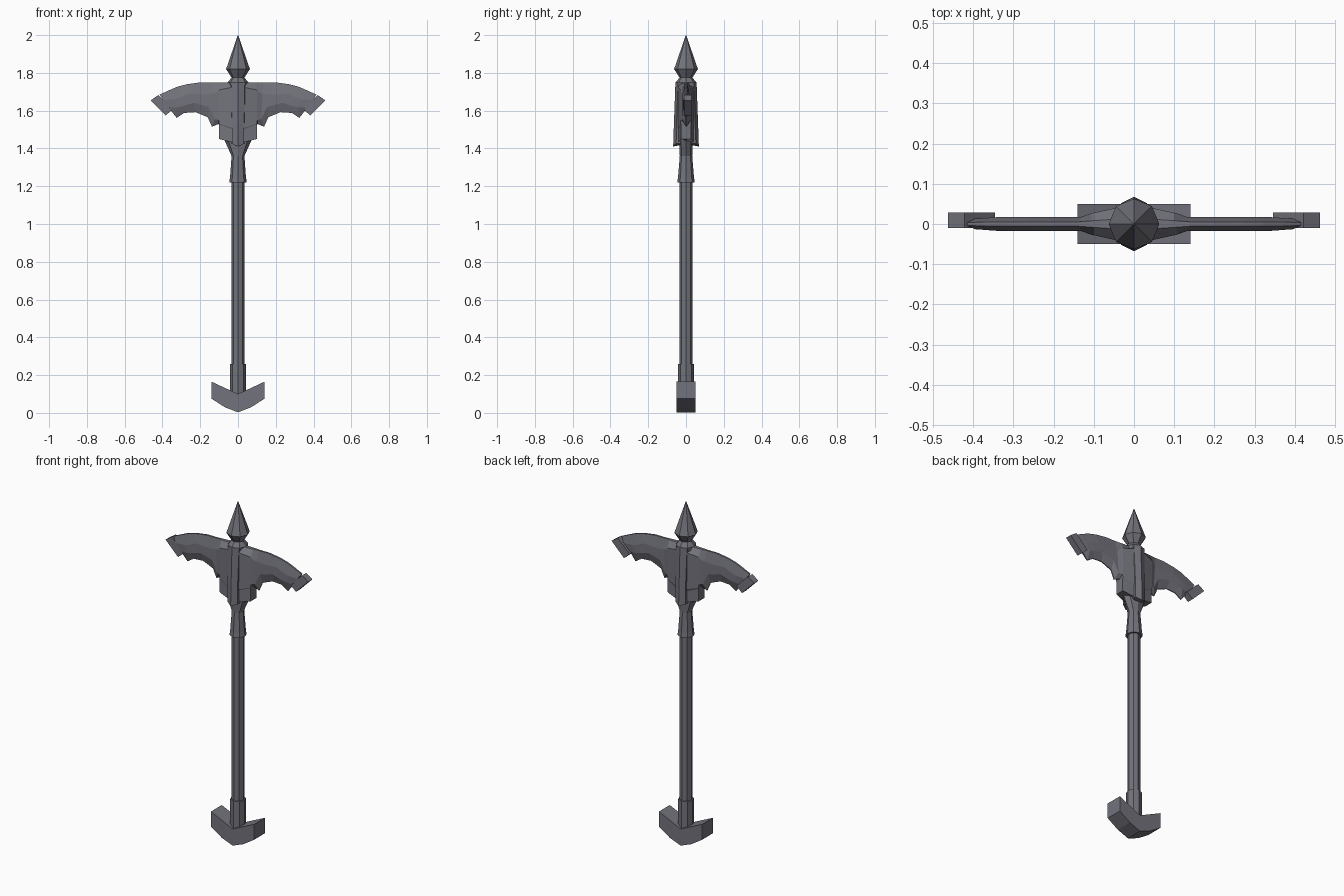
import bpy, bmesh, math

steel = bpy.data.materials.new("dark_steel")
steel.diffuse_color = (0.17, 0.17, 0.20, 1)


def finish(name, bm):
    bmesh.ops.remove_doubles(bm, verts=bm.verts, dist=1e-5)
    bmesh.ops.recalc_face_normals(bm, faces=bm.faces)
    me = bpy.data.meshes.new(name)
    bm.to_mesh(me)
    bm.free()
    me.materials.append(steel)
    ob = bpy.data.objects.new(name, me)
    bpy.context.collection.objects.link(ob)
    return ob


def loft(name, rings):
    """Skin equal-length rings of 3D points and cap both ends."""
    bm = bmesh.new()
    vs = [[bm.verts.new(p) for p in r] for r in rings]
    n = len(rings[0])
    for a, b in zip(vs, vs[1:]):
        for i in range(n):
            j = (i + 1) % n
            bm.faces.new((a[i], a[j], b[j], b[i]))
    bm.faces.new(vs[0][::-1])
    bm.faces.new(vs[-1])
    return finish(name, bm)


def turned(name, profile, n=8):
    """Faceted column from (z, x radius, y radius)."""
    return loft(name, [[(rx * math.cos(2 * math.pi * i / n), ry * math.sin(2 * math.pi * i / n), z)
                        for i in range(n)] for z, rx, ry in profile])


def slab(name, outline, y0, y1):
    return loft(name, [[(x, y, z) for x, z in outline] for y in (y0, y1)])


# Handle, lower sleeve and upper collar
turned("shaft", [(0.08, .035, .035), (1.24, .035, .035)])
turned("lower_sleeve", [(0.07, .042, .042), (0.26, .042, .042)])
turned("collar", [(1.22, .046, .046), (1.25, .042, .042), (1.36, .034, .033),
                  (1.44, .07, .037), (1.50, .07, .037)])

# Chevron pommel
slab("pommel", [(-.14, .165), (-.14, .075), (-.07, .03), (0, .003), (.07, .03),
                (.14, .075), (.14, .165), (0, .10)], -.05, .05)

# Spear point above the head
turned("spear_point", [(1.73, .055, .055), (1.75, .055, .055), (1.775, .034, .034),
                       (1.82, .063, .063), (2.0, .001, .001)])


# Ridged hub running down the middle of the head
def hub_ring(z, drop, w, m, my, r):
    return [(w, 0, z), (m, my, z), (0, r, z - drop), (-m, my, z),
            (-w, 0, z), (-m, -my, z), (0, -r, z - drop), (m, -my, z)]


loft("hub", [hub_ring(1.425, .015, .035, .032, .052, .068),
             hub_ring(1.53, 0, .036, .032, .05, .064),
             hub_ring(1.75, 0, .055, .036, .042, .056)])

# Blades: columns of (x, z) for top ridge, upper bevel, lower bevel, cutting edge, and half thickness
columns = [
    ((0, 1.75), (0, 1.73), (0, 1.50), (0, 1.425), .05),
    ((.10, 1.75), (.10, 1.71), (.10, 1.53), (.10, 1.45), .028),
    ((.105, 1.75), (.108, 1.70), (.102, 1.55), (.102, 1.53), .026),
    ((.14, 1.75), (.13, 1.69), (.122, 1.555), (.138, 1.515), .018),
    ((.20, 1.75), (.18, 1.685), (.155, 1.62), (.160, 1.565), .018),
    ((.27, 1.74), (.26, 1.69), (.235, 1.642), (.225, 1.592), .018),
    ((.32, 1.727), (.305, 1.67), (.29, 1.625), (.285, 1.588), .018),
    ((.36, 1.71), (.34, 1.66), (.32, 1.618), (.325, 1.562), .017),
    ((.415, 1.685), (.395, 1.655), (.36, 1.615), (.352, 1.597), .013),
]
for side, s in (("left", -1), ("right", 1)):
    rings = []
    for top, a, b, edge, t in columns:
        rings.append([(s * top[0], t * .3, top[1]), (s * a[0], t, a[1]), (s * b[0], t, b[1]),
                      (s * edge[0], t * .15, edge[1]), (s * edge[0], -t * .15, edge[1]),
                      (s * b[0], -t, b[1]), (s * a[0], -t, a[1]), (s * top[0], -t * .3, top[1])])
    loft(side + "_blade", rings)
    # Block capping the blade tip, set slightly towards the back
    slab(side + "_tip_cap", [(s * x, z) for x, z in
         ((.462, 1.655), (.422, 1.682), (.345, 1.608), (.382, 1.575))], -.01, .028)

# Cheek plate thickening the lower centre of the head
loft("cheek_block", [[(x, -.026, 1.45), (0, -.045, 1.425), (-x, -.026, 1.45),
                      (-x, .026, 1.45), (0, .045, 1.425), (x, .026, 1.45)] for x in (.10,)]
     + [[(.10, -.026, 1.53), (0, -.045, 1.53), (-.10, -.026, 1.53),
         (-.10, .026, 1.53), (0, .045, 1.53), (.10, .026, 1.53)]])
